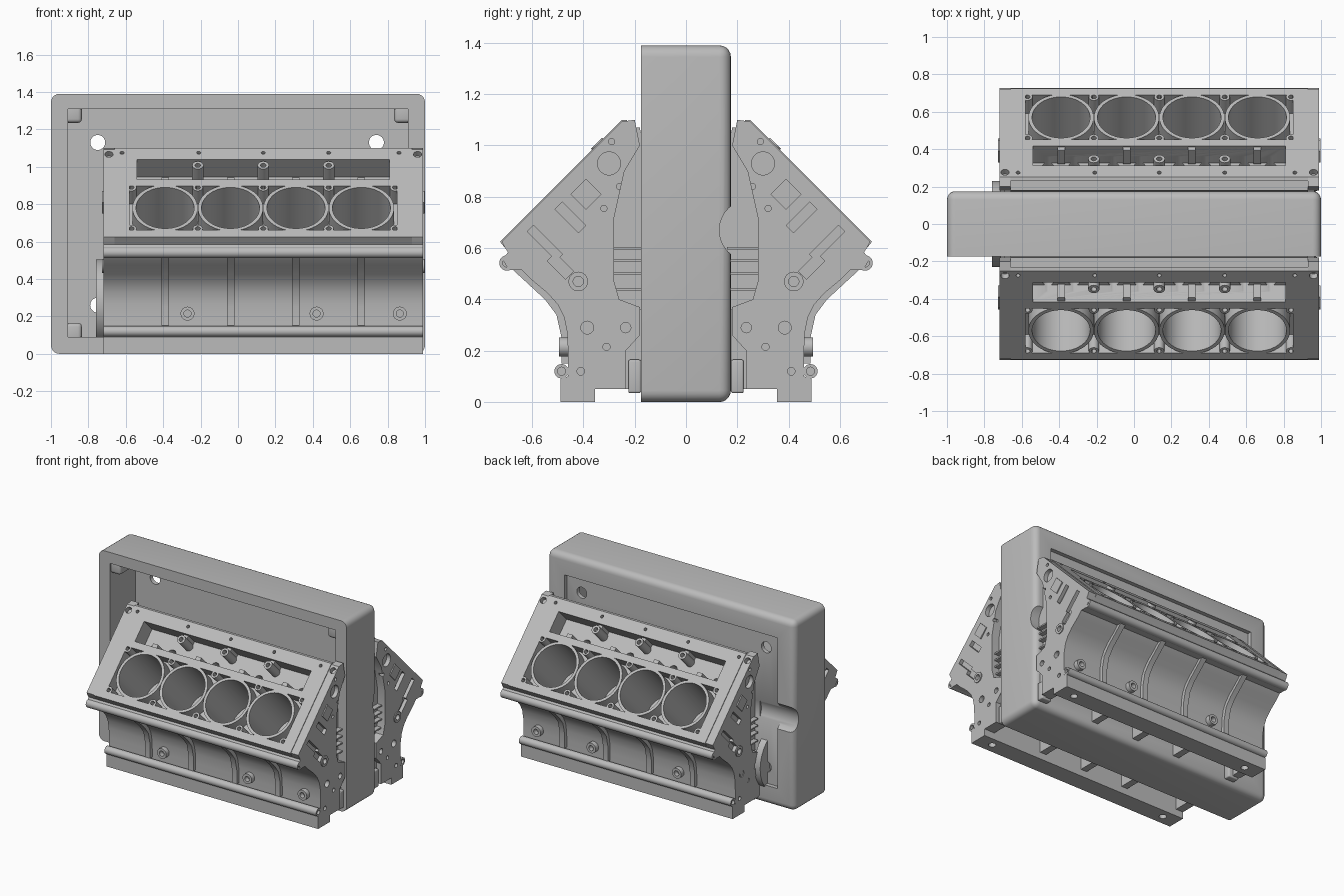
import bpy, bmesh
from math import radians, sqrt
from mathutils import Vector, Matrix

cube = bpy.data.objects.get("Cube")
if cube:
    bpy.data.objects.remove(cube, do_unlink=True)

metal = bpy.data.materials.new("cast_grey")
metal.use_nodes = True
COLOUR = (0.5, 0.5, 0.5, 1)
metal.diffuse_color = COLOUR
metal.node_tree.nodes["Principled BSDF"].inputs["Base Color"].default_value = COLOUR

NORMAL = Vector((0, 1, 1)) / sqrt(2)
TILT = Matrix.Rotation(radians(-45), 4, 'X')
BORES = [-0.39, -0.04, 0.31, 0.66]
GAPS = [-0.57, -0.215, 0.135, 0.485, 0.84]
X_AXIS, Y_AXIS, Z_AXIS = (1, 0, 0), (0, 1, 0), (0, 0, 1)


def finish(bm, name):
    mesh = bpy.data.meshes.new(name)
    bmesh.ops.recalc_face_normals(bm, faces=bm.faces)
    bm.to_mesh(mesh)
    bm.free()
    mesh.materials.append(metal)
    ob = bpy.data.objects.new(name, mesh)
    bpy.context.scene.collection.objects.link(ob)
    return ob


def prism(name, points, x0, x1):
    """Extrude a (y, z) outline along x."""
    bm = bmesh.new()
    face = bm.faces.new([bm.verts.new((x0, y, z)) for y, z in points])
    new = bmesh.ops.extrude_face_region(bm, geom=[face])["geom"]
    bmesh.ops.translate(bm, vec=(x1 - x0, 0, 0),
                        verts=[v for v in new if isinstance(v, bmesh.types.BMVert)])
    return finish(bm, name)


def box(name, centre, size, tilted=False, bevel=0):
    bm = bmesh.new()
    bmesh.ops.create_cube(bm, size=1, matrix=Matrix.Diagonal((*size, 1)))
    if bevel:
        bmesh.ops.bevel(bm, geom=bm.edges[:], offset=bevel, segments=3,
                        profile=0.5, affect='EDGES')
    turn = TILT if tilted else Matrix()
    bmesh.ops.transform(bm, matrix=Matrix.Translation(centre) @ turn, verts=bm.verts)
    return finish(bm, name)


def cylinder(name, centre, axis, radius, depth, sides=32):
    bm = bmesh.new()
    turn = Vector(axis).to_track_quat('Z', 'Y').to_matrix().to_4x4()
    bmesh.ops.create_cone(bm, cap_ends=True, segments=sides, radius1=radius,
                          radius2=radius, depth=depth,
                          matrix=Matrix.Translation(centre) @ turn)
    return finish(bm, name)


def deck(x, y, height=0):
    """Point on the sloping deck, raised along its normal."""
    return Vector((x, y, 1.35 - y)) + NORMAL * height


def cut(ob, cutters):
    for c in cutters:
        mod = ob.modifiers.new("cut", 'BOOLEAN')
        mod.operation, mod.solver, mod.object = 'DIFFERENCE', 'EXACT', c
    graph = bpy.context.evaluated_depsgraph_get()
    mesh = bpy.data.meshes.new_from_object(ob.evaluated_get(graph))
    ob.modifiers.clear()
    ob.data = mesh
    for c in cutters:
        bpy.data.objects.remove(c, do_unlink=True)
    return ob


# Rectangular housing, open to the front, rounded at the back
bm = bmesh.new()
bmesh.ops.create_cube(bm, size=1, matrix=Matrix.Translation((0, 0, 0.695))
                      @ Matrix.Diagonal((2, 0.35, 1.39, 1)))
edges = [e for e in bm.edges if any(v.co.y > 0 for v in e.verts)]
bmesh.ops.bevel(bm, geom=edges, offset=0.045, segments=5, profile=0.5, affect='EDGES')
housing = finish(bm, "housing")
tools = [box("opening", (0, -0.14, 0.7), (1.82, 0.51, 1.22)),
         box("back_recess", (0, 0.245, 0.69), (1.72, 0.2, 1.1))]
tools += [cylinder("mount_hole", (x, 0.1, z), Y_AXIS, 0.04, 0.4)
          for x in (-0.75, 0.74) for z in (0.26, 1.13)]
tools += [cylinder("side_scoop", (x, 0.25, 0.67), X_AXIS, 0.12, 0.4) for x in (-0.9, 0.9)]
cut(housing, tools)
for x in (-0.89, 0.89):
    for z in (0.11, 1.29):
        box("housing_corner_post", (x, -0.02, z), (0.11, 0.29, 0.11), bevel=0.02)

mirrored = []

# Cylinder bank and crankcase wall, built for one side
OUTER = [(0.25, 1.1), (0.725, 0.625), (0.705, 0.6), (0.66, 0.535), (0.6, 0.475),
         (0.54, 0.425), (0.5, 0.38), (0.475, 0.33), (0.463, 0.27), (0.46, 0.2),
         (0.46, 0.1), (0.49, 0.09), (0.49, 0)]
bank = prism("cylinder_bank", [(0, 0.7), (0.12, 0.75), (0.18, 1.07), (0.23, 1.07), (0.23, 1.1)]
             + OUTER + [(0.355, 0), (0.355, 0.3), (0, 0.35)], -0.66, 0.93)
tools = [box("water_pocket", deck(0.135, 0.57, 0), (1.43, 0.335, 0.2), True),
         box("lifter_slot", deck(0.135, 0.365, -0.01), (1.35, 0.15, 0.24), True)]
tools += [cylinder("bore_cutter", deck(x, 0.57, -0.16), NORMAL, 0.155, 0.52, 48) for x in BORES]
tools += [cylinder("bolt_hole", deck(x, 0.275, 0), NORMAL, 0.011, 0.06, 16)
          for x in (-0.62, -0.21, 0.135, 0.485, 0.86)]
tools += [cylinder("pushrod_hole", deck(x + dx, 0.4, -0.15), NORMAL, 0.03, 0.14, 20)
          for x in BORES for dx in (-0.07, 0.07)]
tools += [cylinder("foot_hole", (x, 0.42, 0), Z_AXIS, 0.025, 0.1, 20) for x in (-0.6, 0.87)]
mirrored.append(cut(bank, tools))

# Bore sleeves and head bolt bosses standing in the water pocket
for x in BORES:
    sleeve = cylinder("bore_sleeve", deck(x, 0.57, -0.075), NORMAL, 0.1745, 0.15, 48)
    hole = cylinder("bore_cutter", deck(x, 0.57, -0.075), NORMAL, 0.155, 0.3, 48)
    mirrored.append(cut(sleeve, [hole]))
for x in GAPS:
    for y in (0.46, 0.68):
        boss = cylinder("head_bolt_boss", deck(x, y, -0.06), NORMAL, 0.027, 0.12, 20)
        mirrored.append(cut(boss, [cylinder("bolt_hole", deck(x, y, 0), NORMAL, 0.014, 0.08, 16)]))
for x in GAPS[1:4]:
    boss = cylinder("slot_boss", deck(x, 0.345, -0.06), NORMAL, 0.03, 0.13, 24)
    mirrored.append(cut(boss, [cylinder("bolt_hole", deck(x, 0.345, 0), NORMAL, 0.015, 0.1, 16)]))
    mirrored.append(box("slot_bridge", deck(x, 0.32, -0.08), (0.035, 0.08, 0.1), True))
for x in BORES:
    mirrored.append(box("slot_rib", deck(x, 0.41, -0.06), (0.04, 0.03, 0.1), True))

# End plates with cast holes, pads and slots
INNER = [(0.355, 0), (0.355, 0.05), (0.235, 0.05), (0.235, 0.2), (0.18, 0.26), (0.18, 0.37),
         (0.26, 0.4), (0.28, 0.47), (0.28, 0.72), (0.24, 0.9), (0.18, 1.0), (0.2, 1.1)]
HOLES = [(0.30, 0.93, 0.045), (0.42, 0.47, 0.02), (0.235, 0.29, 0.02), (0.385, 0.29, 0.025),
         (0.41, 0.12, 0.015), (0.29, 1.015, 0.012), (0.26, 0.84, 0.011),
         (0.32, 0.755, 0.012), (0.31, 0.215, 0.014)]
plate_outline = [(0.25, 1.093), (0.718, 0.625)] + OUTER[2:] + INNER
for end, inner_face, out in ((-0.72, -0.66, -1), (0.99, 0.93, 1)):
    plate = prism("end_plate", plate_outline, inner_face, end)
    tools = [cylinder("end_hole", (end, y, z), X_AXIS, r, 0.06, 24) for y, z, r in HOLES]
    tools += [box("end_slot", (end, y, z), (0.05, w, h), True)
              for y, z, w, h in ((0.45, 0.72, 0.04, 0.13), (0.55, 0.62, 0.035, 0.16),
                                 (0.49, 0.53, 0.045, 0.1))]
    tools.append(cylinder("corner_hole", deck(end - out * 0.03, 0.28, 0), NORMAL, 0.022, 0.08, 20))
    mirrored.append(cut(plate, tools))
    pad = cylinder("end_boss", (end, 0.42, 0.47), X_AXIS, 0.038, 0.014, 24)
    mirrored.append(cut(pad, [cylinder("end_hole", (end, 0.42, 0.47), X_AXIS, 0.02, 0.1, 24)]))
    mirrored.append(box("end_pad", (end, 0.39, 0.81), (0.016, 0.085, 0.085), True))
    mirrored.append(box("main_cap", (end - out * 0.05, 0.2, 0.1), (0.08, 0.05, 0.13), bevel=0.008))
    for z in (0.44, 0.5, 0.55, 0.6):
        mirrored.append(box("recess_rib", (end - out * 0.045, 0.22, z), (0.04, 0.12, 0.01)))

# Crankcase bulkheads
for x in (-0.69, -0.215, 0.135, 0.485, 0.93):
    mirrored.append(prism("bulkhead", [(0, 0.36), (0.4, 0.36), (0.38, 0.05), (0, 0.05)],
                          x - 0.025, x + 0.025))

# Long rails along the deck edge and foot
for y, z, r in ((0.698, 0.542, 0.03), (0.485, 0.12, 0.028)):
    rail = cylinder("side_rail", (0.135, y, z), X_AXIS, r, 1.71, 24)
    tools = [cylinder("rail_hole", (x, y, z), X_AXIS, 0.016, 0.08, 16) for x in (-0.72, 0.99)]
    mirrored.append(cut(rail, tools))
mirrored.append(prism("rail_web", [(0.65, 0.55), (0.69, 0.59), (0.715, 0.555), (0.69, 0.515),
                                   (0.64, 0.515)], -0.72, 0.99))

# Outer wall ribs and threaded bosses
for x in BORES:
    mirrored.append(prism("wall_rib", [(0.55, 0.5), (0.68, 0.52), (0.62, 0.465), (0.55, 0.4),
                                       (0.505, 0.34), (0.485, 0.25), (0.485, 0.15),
                                       (0.44, 0.15), (0.44, 0.36)], x - 0.02, x + 0.02))
for x in (-0.27, 0.42, 0.865):
    boss = cylinder("wall_boss", (x, 0.465, 0.215), Y_AXIS, 0.037, 0.06, 28)
    mirrored.append(cut(boss, [cylinder("boss_hole", (x, 0.49, 0.215), Y_AXIS, 0.019, 0.06, 20)]))

# Round crank seal flange
flange = cylinder("seal_flange", (-0.735, 0, 0.275), X_AXIS, 0.23, 0.05, 48)
cut(flange, [cylinder("crank_bore", (-0.75, 0, 0.275), X_AXIS, 0.12, 0.2, 40)])

# Mirror the half block to the other side
for ob in mirrored:
    mod = ob.modifiers.new("mirror", 'MIRROR')
    mod.use_axis = (False, True, False)
    mod.use_clip = False

# Smooth rounded surfaces, keep edges sharp
bpy.ops.object.select_all(action='DESELECT')
for ob in bpy.context.scene.objects:
    if ob.type == 'MESH' and metal.name in ob.data.materials:
        ob.select_set(True)
        bpy.context.view_layer.objects.active = ob
bpy.ops.object.shade_smooth_by_angle(angle=radians(30))
